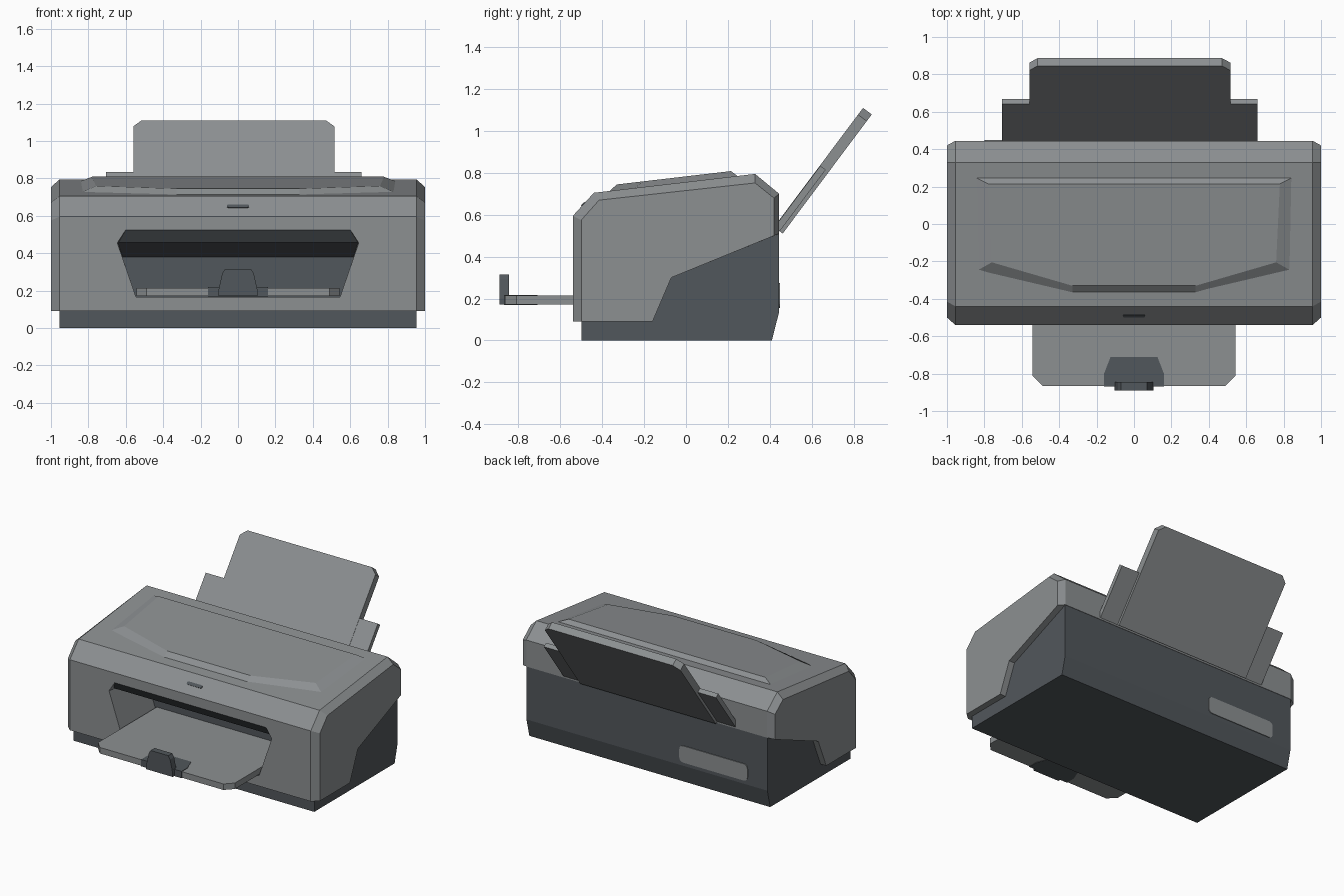
import bpy, bmesh, math
from mathutils import Vector

if "Cube" in bpy.data.objects:
    bpy.data.objects.remove(bpy.data.objects["Cube"])


def material(name, rgb):
    m = bpy.data.materials.new(name)
    m.diffuse_color = (*rgb, 1)
    m.use_nodes = True
    m.node_tree.nodes["Principled BSDF"].inputs["Base Color"].default_value = m.diffuse_color
    return m


LIGHT = material("light_grey_plastic", (0.262, 0.277, 0.285))
DARK = material("dark_grey_plastic", (0.083, 0.095, 0.106))


def loft(name, sections, mat):
    """Closed solid skinned through equal-length point loops."""
    bm = bmesh.new()
    rings = [[bm.verts.new(p) for p in s] for s in sections]
    n = len(rings[0])
    for a, b in zip(rings, rings[1:]):
        for i in range(n):
            j = (i + 1) % n
            bm.faces.new((a[i], a[j], b[j], b[i]))
    bm.faces.new(rings[0])
    bm.faces.new(rings[-1])
    bmesh.ops.recalc_face_normals(bm, faces=bm.faces)
    me = bpy.data.meshes.new(name)
    bm.to_mesh(me)
    bm.free()
    me.materials.append(mat)
    ob = bpy.data.objects.new(name, me)
    bpy.context.collection.objects.link(ob)
    return ob


def plate(name, outline, origin, v, d0, d1, mat):
    """Flat outline in the (x, v) plane, thickened from d0 to d1 along x cross v."""
    u, v = Vector((1, 0, 0)), Vector(v).normalized()
    n, o = u.cross(v), Vector(origin)
    return loft(name, [[o + u * a + v * b + n * d for a, b in outline] for d in (d0, d1)], mat)


def mirrored(half):
    """Right-hand half outline completed with its mirror image."""
    return half + [(-x, y) for x, y in reversed(half)]


def rounded(w, h, r, steps=4):
    pts = []
    for k, (sx, sy) in enumerate(((1, 1), (-1, 1), (-1, -1), (1, -1))):
        for i in range(steps + 1):
            a = math.pi / 2 * (k + i / steps)
            pts.append((sx * (w - r) + r * math.cos(a), sy * (h - r) + r * math.sin(a)))
    return pts


# Upper housing: side profile with chamfered ends
full = [(-.54, .09), (-.54, .595), (-.44, .705), (.33, .795), (.445, .70), (.445, .51), (-.07, .30), (-.16, .09)]
end = [(-.50, .09), (-.50, .575), (-.415, .67), (.33, .752), (.42, .68), (.42, .50), (-.07, .30), (-.16, .09)]
housing = loft("housing", [[(x, y, z) for y, z in p] for x, p in
                           ((-1, end), (-.955, full), (.955, full), (1, end))], LIGHT)

# Paper exit recess cut into the front
mouth = mirrored([(.545, .165), (.645, .455), (.60, .525)])
lip = mirrored([(.545, .165), (.643, .450), (.642, .456)])
back = mirrored([(.545, .165), (.618, .374), (.617, .38)])
cutter = loft("recess_cutter", [[(x, y, z) for x, z in s] for y, s in
                                ((-.60, mouth), (-.54, mouth), (-.49, lip), (-.14, back))], LIGHT)
cutter.hide_render = True
mod = housing.modifiers.new("recess", 'BOOLEAN')
mod.operation, mod.solver, mod.object = 'DIFFERENCE', 'EXACT', cutter
bpy.context.view_layer.objects.active = housing
bpy.ops.object.modifier_apply(modifier=mod.name)
bpy.data.objects.remove(cutter)

# Recess ceiling and back wall are dark, its side walls stay light
housing.data.materials.clear()
housing.data.materials.append(LIGHT)
housing.data.materials.append(DARK)
for f in housing.data.polygons:
    c = f.center
    inside = -.535 < c.y < -.1 and abs(c.x) < .66 and .16 < c.z < .52
    f.material_index = int(inside and abs(f.normal.x) < .5)

# Dark base
base = [(-.50, 0), (.41, 0), (.443, .13), (.443, .512), (-.07, .305), (-.16, .095), (-.50, .095)]
loft("base", [[(x, y, z) for y, z in base] for x in (-.955, .955)], DARK)

# Raised lid following the sloping top
rim = mirrored([(.33, -.37), (.84, -.25), (.85, .25)])
crown = mirrored([(.33, -.33), (.76, -.205), (.78, .215)])
loft("lid", [[(x, y, .705 + (y + .44) * .117 + h) for x, y in s] for h, s in
             ((-.004, rim), (.027, crown))], LIGHT)

# Power button on the front chamfer
plate("power_button", rounded(.06, .011, .0105), (0, -.49, .65), (0, .10, .11), -.004, .005, DARK)

# Output tray with its paper stop
plate("output_tray", mirrored([(.49, -.865), (.543, -.81), (.543, -.145)]),
      (0, 0, 0), (0, 1, 0), .172, .215, LIGHT)
plate("paper_stop_plate", mirrored([(.16, -.868), (.16, -.80), (.125, -.71)]),
      (0, 0, 0), (0, 1, 0), .169, .218, DARK)
plate("paper_stop", mirrored([(.105, .172), (.105, .20), (.085, .29), (.07, .315)]),
      (0, 0, 0), (0, 0, 1), .845, .89, DARK)

# Rear paper support: wide lower part and narrower extension
origin, lean = (0, .42, .5416), (0, .40, .535)
plate("paper_support", [(-.705, 0), (.66, 0), (.66, .367), (-.705, .367)],
      origin, lean, -.034, -.002, LIGHT)
plate("paper_support_extension",
      [(-.56, 0), (.515, 0), (.515, .67), (.47, .71), (-.515, .71), (-.56, .67)],
      origin, lean, -.052, 0, LIGHT)

# Rear connector panel
plate("rear_panel", rounded(.27, .06, .03), (-.53, .443, .215), (0, 0, 1), -.005, .003, LIGHT)
